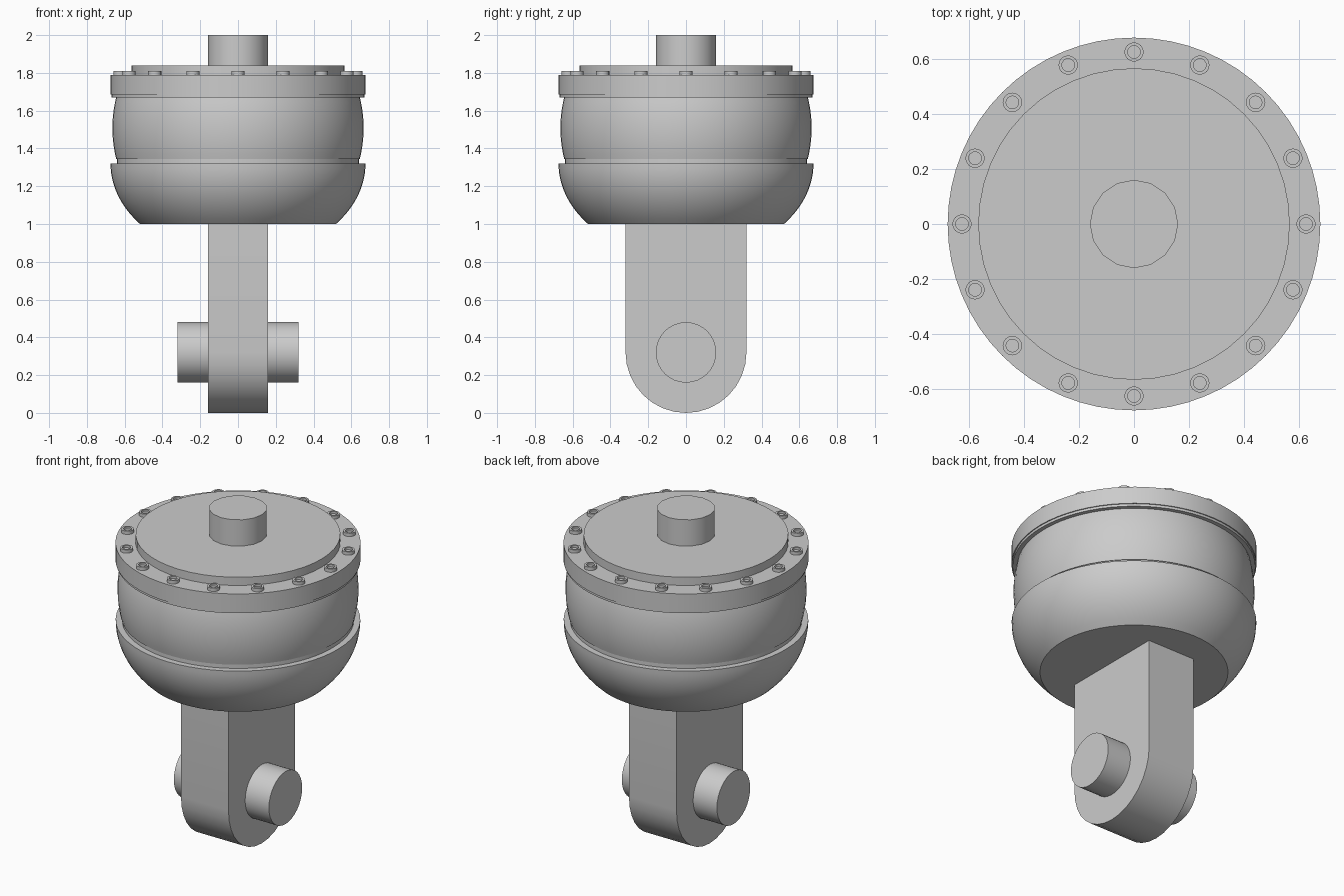
import bpy, bmesh, math
from math import sin, cos, pi, radians

if "Cube" in bpy.data.objects:
    bpy.data.objects.remove(bpy.data.objects["Cube"])

grey = bpy.data.materials.new("plain grey")
grey.use_nodes = True
grey.diffuse_color = (0.6, 0.6, 0.6, 1)
grey.node_tree.nodes["Principled BSDF"].inputs["Base Color"].default_value = (0.6, 0.6, 0.6, 1)


def finish(bm, name):
    bmesh.ops.recalc_face_normals(bm, faces=bm.faces)
    mesh = bpy.data.meshes.new(name)
    bm.to_mesh(mesh)
    bm.free()
    mesh.materials.append(grey)
    obj = bpy.data.objects.new(name, mesh)
    bpy.context.collection.objects.link(obj)
    bpy.ops.object.select_all(action='DESELECT')
    obj.select_set(True)
    bpy.context.view_layer.objects.active = obj
    bpy.ops.object.shade_smooth_by_angle(angle=radians(30))
    return obj


def lathe(name, profile, sides):
    """Solid of revolution from (radius, height) points, capped at both ends."""
    bm = bmesh.new()
    rings = [[bm.verts.new((r * cos(2 * pi * i / sides), r * sin(2 * pi * i / sides), z))
              for i in range(sides)] for r, z in profile]
    for low, high in zip(rings, rings[1:]):
        for i in range(sides):
            j = (i + 1) % sides
            bm.faces.new((low[i], low[j], high[j], high[i]))
    bm.faces.new(rings[0])
    bm.faces.new(rings[-1])
    return finish(bm, name)


# Lower bowl: slice of an ellipsoid with a flat base and a flat rim
bowl = []
for k in range(13):
    z = 1.0 + 0.32 * k / 12
    bowl.append((0.675 * math.sqrt(1 - ((1.32 - z) / 0.5) ** 2), z))
lathe("lower_bowl", bowl, 64)

# Bulging housing with a narrow neck above and below
bulge = [(0.64, 1.30), (0.64, 1.345)]
for k in range(13):
    t = -1 + k / 6
    bulge.append((0.665 - 0.02 * t * t, 1.508 + 0.163 * t))
lathe("bulging_housing", bulge, 64)

# Bolted flange and raised cover
lathe("flange_gasket", [(0.67, 1.67), (0.67, 1.685)], 64)
lathe("bolted_flange", [(0.676, 1.685), (0.676, 1.79)], 64)
lathe("raised_cover", [(0.565, 1.78), (0.565, 1.84)], 48)
lathe("top_stud", [(0.16, 1.83), (0.16, 2.0)], 16)

# Ring of recessed bolt heads
for n in range(16):
    a = 2 * pi * n / 16
    bolt = lathe("flange_bolt", [(0.035, 1.78), (0.035, 1.81), (0.023, 1.81), (0.023, 1.797)], 16)
    bolt.location = (0.624 * cos(a), 0.624 * sin(a), 0)

# Hanging lug: flat bar with a rounded lower end
bm = bmesh.new()
outline = [(-0.32, 1.02)]
outline += [(-0.32 * cos(pi * k / 16), 0.32 - 0.32 * sin(pi * k / 16)) for k in range(17)]
outline.append((0.32, 1.02))
face = bm.faces.new([bm.verts.new((-0.16, y, z)) for y, z in outline])
extruded = bmesh.ops.extrude_face_region(bm, geom=[face], use_keep_orig=True)["geom"]
bmesh.ops.translate(bm, vec=(0.32, 0, 0),
                    verts=[v for v in extruded if isinstance(v, bmesh.types.BMVert)])
finish(bm, "hanging_lug")

# Cross pin through the lug
pin = lathe("cross_pin", [(0.16, -0.32), (0.16, 0.32)], 32)
pin.rotation_euler = (0, pi / 2, 0)
pin.location = (0, 0, 0.32)
